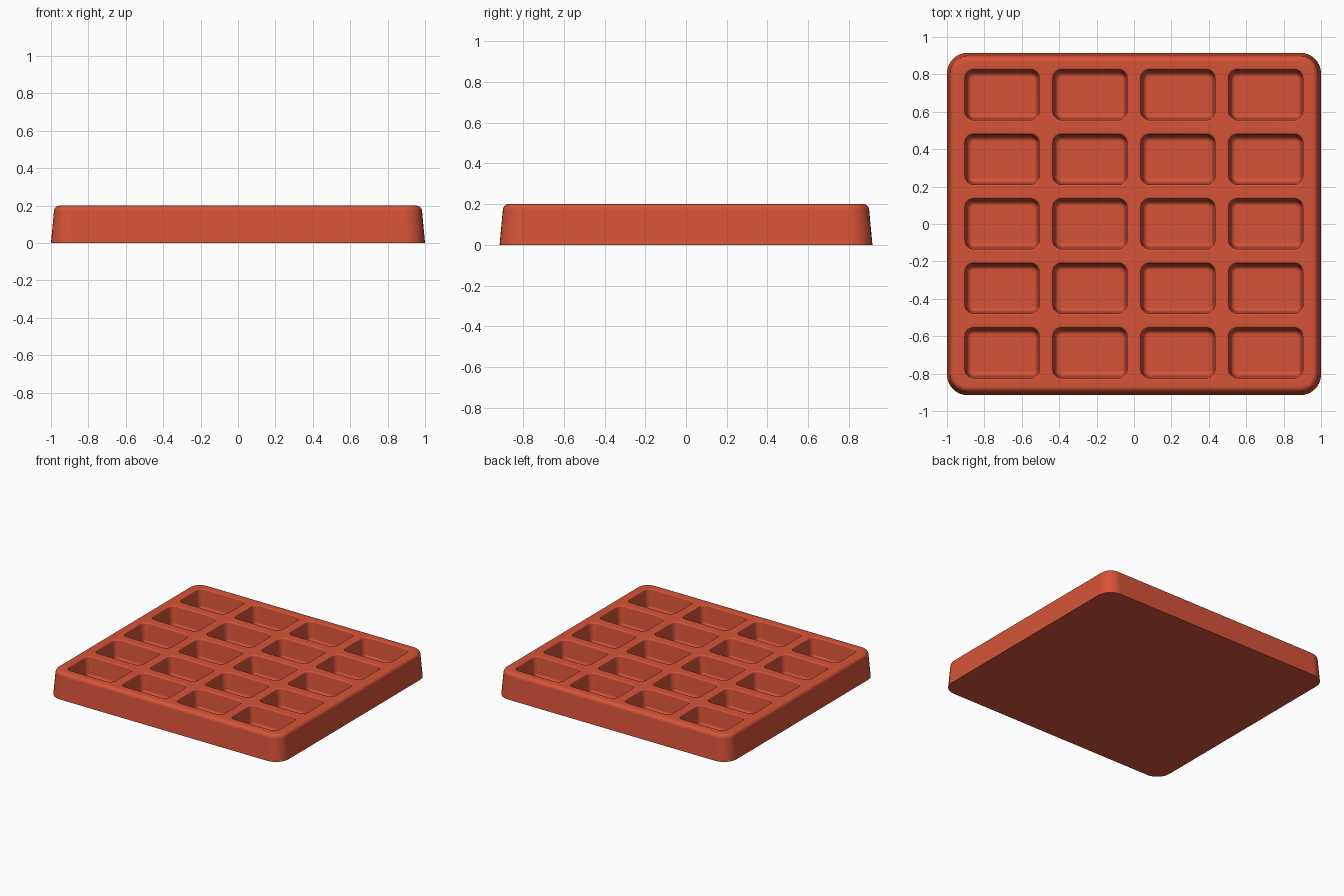
import bpy
import bmesh
from math import cos, sin, pi, radians

cube = bpy.data.objects.get("Cube")
if cube:
    bpy.data.objects.remove(cube, do_unlink=True)

HEIGHT = 0.2
FLOOR = 0.05
CORNER_STEPS = 8


def material(name, color):
    mat = bpy.data.materials.new(name)
    mat.use_nodes = True
    mat.diffuse_color = color
    mat.node_tree.nodes["Principled BSDF"].inputs["Base Color"].default_value = color
    return mat


def rounded_ring(bm, cx, cy, hx, hy, radius, z):
    """Counter-clockwise loop of verts around a rounded rectangle."""
    verts = []
    for quarter, (sx, sy) in enumerate([(1, 1), (-1, 1), (-1, -1), (1, -1)]):
        for i in range(CORNER_STEPS + 1):
            a = (quarter + i / CORNER_STEPS) * pi / 2
            verts.append(bm.verts.new((cx + sx * (hx - radius) + radius * cos(a),
                                       cy + sy * (hy - radius) + radius * sin(a), z)))
    return verts


def loft(bm, cx, cy, hx, hy, radius, profile):
    """Skin rings that follow an (inset, z) profile; cap the last ring."""
    rings = [rounded_ring(bm, cx, cy, hx - d, hy - d, radius - d, z) for d, z in profile]
    for a, b in zip(rings, rings[1:]):
        for i in range(len(a)):
            j = (i + 1) % len(a)
            bm.faces.new((a[i], a[j], b[j], b[i]))
    bm.faces.new(rings[-1])
    return [bm.edges.get((v, rings[0][i - 1])) for i, v in enumerate(rings[0])]


def arc(cx, cz, r, start, end, steps=5):
    """Points of a fillet, in (inset, z) space."""
    angles = [radians(start + (end - start) * i / steps) for i in range(steps + 1)]
    return [(cx + r * cos(a), cz + r * sin(a)) for a in angles]


bm = bmesh.new()

# Tapered outer wall with a rounded top edge, down to the closed base
outer_profile = arc(0.046, HEIGHT - 0.03, 0.03, 90, 175) + [(0, 0)]
top_edges = loft(bm, 0, 0, 1.0, 0.915, 0.11, outer_profile)

# Pocket wall: softened rim, slight draft, filleted floor
pocket_profile = (arc(0, HEIGHT - 0.01, 0.01, 90, 5, 3)
                  + arc(0.046, FLOOR + 0.025, 0.025, 185, 270))
for col in range(4):
    for row in range(5):
        top_edges += loft(bm, (col - 1.5) * 0.47, (row - 2) * 0.345,
                          0.208, 0.144, 0.055, pocket_profile)

# Flat top surface between the pockets
bmesh.ops.triangle_fill(bm, edges=top_edges, use_beauty=True, normal=(0, 0, 1))
bmesh.ops.recalc_face_normals(bm, faces=bm.faces)

mesh = bpy.data.meshes.new("compartment_tray")
bm.to_mesh(mesh)
bm.free()
mesh.materials.append(material("terracotta red", (0.67, 0.087, 0.039, 1)))
tray = bpy.data.objects.new("compartment_tray", mesh)
bpy.context.collection.objects.link(tray)

# Smooth fillets, with the flat faces kept flat
bpy.ops.object.select_all(action='DESELECT')
tray.select_set(True)
bpy.context.view_layer.objects.active = tray
bpy.ops.object.shade_smooth_by_angle(angle=radians(35))
weighted = tray.modifiers.new("weighted_normals", 'WEIGHTED_NORMAL')
weighted.keep_sharp = True
